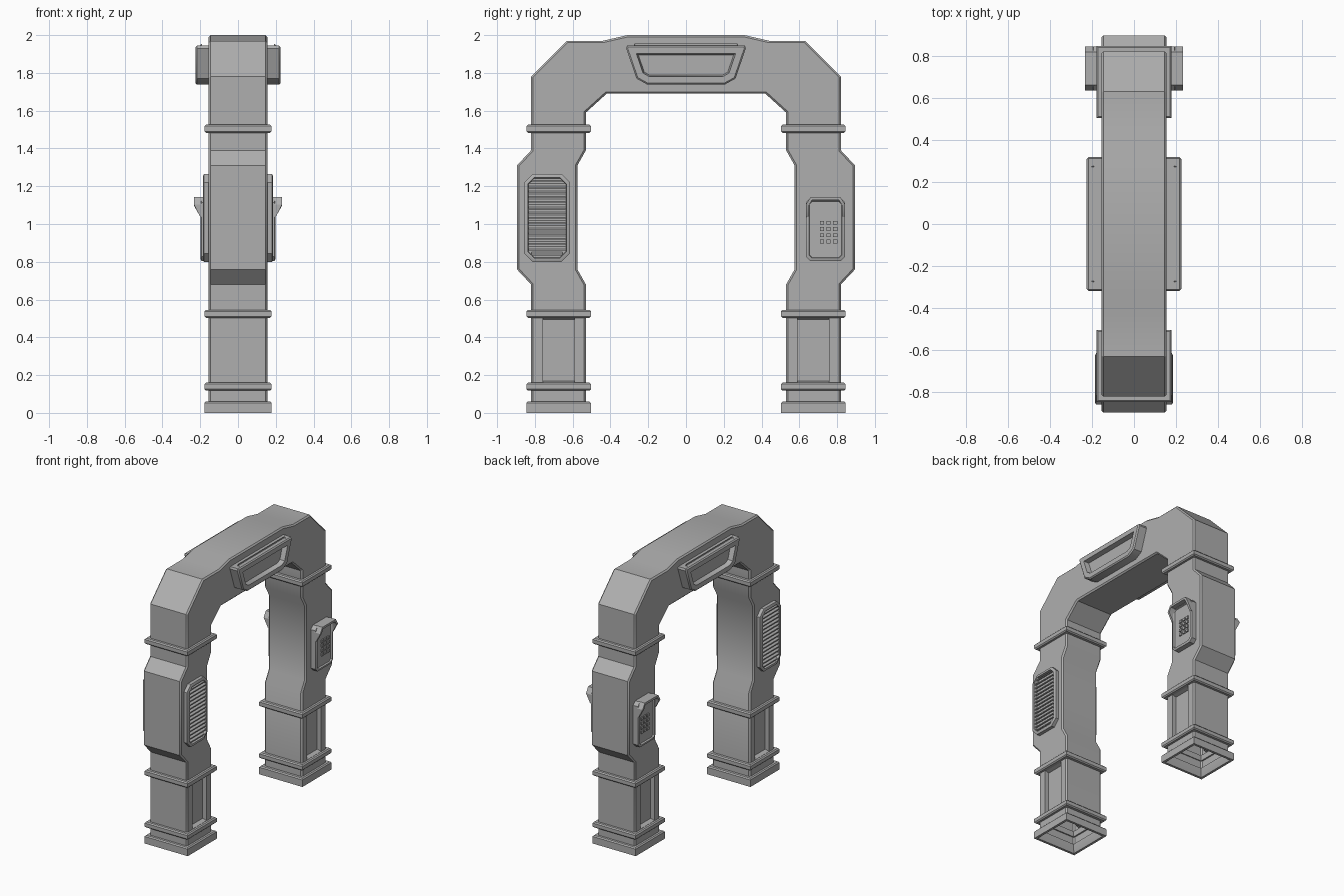
import bpy, bmesh
from math import radians
from mathutils import Matrix

if "Cube" in bpy.data.objects:
    bpy.data.objects.remove(bpy.data.objects["Cube"])

grey = bpy.data.materials.new("mid_grey")
grey.diffuse_color = (0.43, 0.43, 0.43, 1)
grey.use_nodes = True
grey.node_tree.nodes["Principled BSDF"].inputs["Base Color"].default_value = grey.diffuse_color


def finish(name, bm, mirror=None):
    bmesh.ops.recalc_face_normals(bm, faces=bm.faces[:])
    me = bpy.data.meshes.new(name)
    bm.to_mesh(me)
    bm.free()
    me.materials.append(grey)
    smooth(me)
    ob = bpy.data.objects.new(name, me)
    bpy.context.collection.objects.link(ob)
    if mirror is not None:
        m = ob.modifiers.new("Mirror", 'MIRROR')
        m.use_axis = [i == mirror for i in range(3)]
        m.use_mirror_merge = False
    return ob


def smooth(me):
    me.shade_smooth()
    me.set_sharp_from_angle(angle=radians(31))


def prism(bm, pts, x0, x1):
    """Extrude a counter-clockwise (y, z) outline along x; return back and front faces."""
    a = [bm.verts.new((x0, y, z)) for y, z in pts]
    b = [bm.verts.new((x1, y, z)) for y, z in pts]
    n = len(pts)
    for i in range(n):
        j = (i + 1) % n
        bm.faces.new((a[i], a[j], b[j], b[i]))
    return bm.faces.new(a[::-1]), bm.faces.new(b)


def inset(bm, face, steps):
    for t, d in steps:
        bm.normal_update()
        bmesh.ops.inset_region(bm, faces=[face], thickness=t, depth=d, use_even_offset=True)


def box(bm, lo, hi):
    c = [(a + b) / 2 for a, b in zip(lo, hi)]
    s = [b - a for a, b in zip(lo, hi)]
    return bmesh.ops.create_cube(
        bm, size=1, matrix=Matrix.Translation(c) @ Matrix.Diagonal((*s, 1)))['verts']


def panel(name, pts, x1, steps):
    """Raised plate on the arch side, with bevel and recess steps (inset, depth)."""
    bm = bmesh.new()
    inset(bm, prism(bm, pts, 0.145, x1)[1], steps)
    return finish(name, bm, 0)


def octagon(y0, y1, z0, z1, c):
    return [(y0 + c, z0), (y1 - c, z0), (y1, z0 + c), (y1, z1 - c),
            (y1 - c, z1), (y0 + c, z1), (y0, z1 - c), (y0, z0 + c)]


def flip(p):
    return [(-y, z) for y, z in reversed(p)]


# Arch body: half outline, outer foot to crown, then inner crown to foot
W, FOOT, BEV = 0.155, 0.03, 0.01
outer = [(0.82, FOOT), (0.82, 0.68), (0.895, 0.76), (0.895, 1.31), (0.82, 1.39),
         (0.82, 1.78), (0.63, 1.97), (0.44, 1.97), (0.31, 2.0)]
inner = [(0.42, 1.69), (0.53, 1.59), (0.53, 1.39), (0.575, 1.31),
         (0.575, 0.76), (0.53, 0.68), (0.53, FOOT)]
bm = bmesh.new()
for end in prism(bm, outer + flip(outer) + flip(inner) + inner, BEV - W, W - BEV):
    inset(bm, end, [(BEV, BEV)])
body = finish("arch_body", bm)

# Recesses in the lower legs
bm = bmesh.new()
for sx in (-1, 1):
    for sy in (-1, 1):
        xs = sorted((sx * 0.122, sx * 0.2))
        ys = sorted((sy * 0.59, sy * 0.757))
        for v in box(bm, (xs[0], ys[0], 0.15), (xs[1], ys[1], 0.52)):
            if abs(v.co.x) < 0.15:
                v.co.z += 0.02 if v.co.z < 0.3 else -0.025
cutter = finish("recess_cutter", bm)
cutter.hide_render = True
mod = body.modifiers.new("Recess", 'BOOLEAN')
mod.object = cutter
mod.operation = 'DIFFERENCE'
mod.solver = 'EXACT'
bpy.context.view_layer.objects.active = body
bpy.ops.object.modifier_apply(modifier=mod.name)
bpy.data.objects.remove(cutter)

# Open undersides of the legs
bm = bmesh.new()
bm.from_mesh(body.data)
low = [f for f in bm.faces if all(v.co.z < FOOT + BEV + 0.002 for v in f.verts)]
bmesh.ops.delete(bm, geom=low, context='FACES')
bm.to_mesh(body.data)
bm.free()
smooth(body.data)


# Collars and feet: a small section swept round a rectangle
def collar(name, section):
    bm = bmesh.new()
    loops = []
    for d, z in section:
        hx, hy = 0.178 - d, 0.171 - d
        loops.append([bm.verts.new((sx * hx, 0.674 + sy * hy, z))
                      for sx, sy in ((-1, -1), (1, -1), (1, 1), (-1, 1))])
    for k, a in enumerate(loops):
        b = loops[(k + 1) % len(loops)]
        for i in range(4):
            j = (i + 1) % 4
            bm.faces.new((a[i], a[j], b[j], b[i]))
    return finish(name, bm, 1)


for name, z0, z1 in (("lower_collar", 0.118, 0.16), ("middle_collar", 0.503, 0.546),
                     ("upper_collar", 1.483, 1.526)):
    collar(name, [(0.034, z0), (0.008, z0), (0, z0 + 0.008), (0, z1 - 0.008),
                  (0.008, z1), (0.034, z1)])
collar("foot", [(0.018, 0), (0, 0), (0, 0.052), (0.008, 0.06), (0.034, 0.06), (0.034, 0.045)])

# Display frame at the crown
half = [(0.205, 1.738), (0.262, 1.77), (0.317, 1.93), (0.312, 1.945)]
panel("display_frame", half + flip(half), 0.217,
      [(0.008, 0.008), (0.034, 0), (0.008, -0.035)])

# Vent frame and louvres
panel("vent_frame", octagon(-0.857, -0.613, 0.8, 1.265, 0.045), 0.18,
      [(0.010, 0.005), (0.010, 0), (0.003, -0.025)])
bm = bmesh.new()
N = 15
for i in range(N):
    z = 0.838 + i * 0.39 / (N - 1)
    h = 0.082 if i in (0, N - 1) else 0.099
    for v in box(bm, (0.156, -0.735 - h, z - 0.006), (0.182, -0.735 + h, z + 0.002)):
        if v.co.x < 0.17:
            v.co.z += 0.015
finish("vent_louvres", bm, 0)

# Keypad plate, keys and hood
panel("keypad_plate", octagon(0.635, 0.842, 0.803, 1.14, 0.025), 0.193,
      [(0.010, 0.005), (0.006, 0), (0.004, -0.012)])
bm = bmesh.new()
for y in (0.72, 0.755, 0.79):
    for z in (0.907, 0.94, 0.974, 1.007):
        box(bm, (0.18, y - 0.011, z - 0.01), (0.195, y + 0.011, z + 0.01))
finish("keypad_keys", bm, 0)

bm = bmesh.new()
out = [(0.634, 1.037), (0.634, 1.102), (0.66, 1.143), (0.817, 1.143), (0.843, 1.102), (0.843, 1.037)]
inn = [(0.650, 1.037), (0.650, 1.097), (0.668, 1.127), (0.809, 1.127), (0.827, 1.097), (0.827, 1.037)]
cols = []
for o, i in zip(out, inn):
    front = 0.199 if o[1] < 1.05 else 0.233
    cols.append([bm.verts.new((x, *p)) for x, p in
                 ((0.185, o), (front, o), (front, i), (0.185, i))])
for a, b in zip(cols, cols[1:]):
    for k in range(4):
        m = (k + 1) % 4
        bm.faces.new((a[k], a[m], b[m], b[k]))
bm.faces.new(cols[0])
bm.faces.new(cols[-1][::-1])
finish("keypad_hood", bm, 0)
